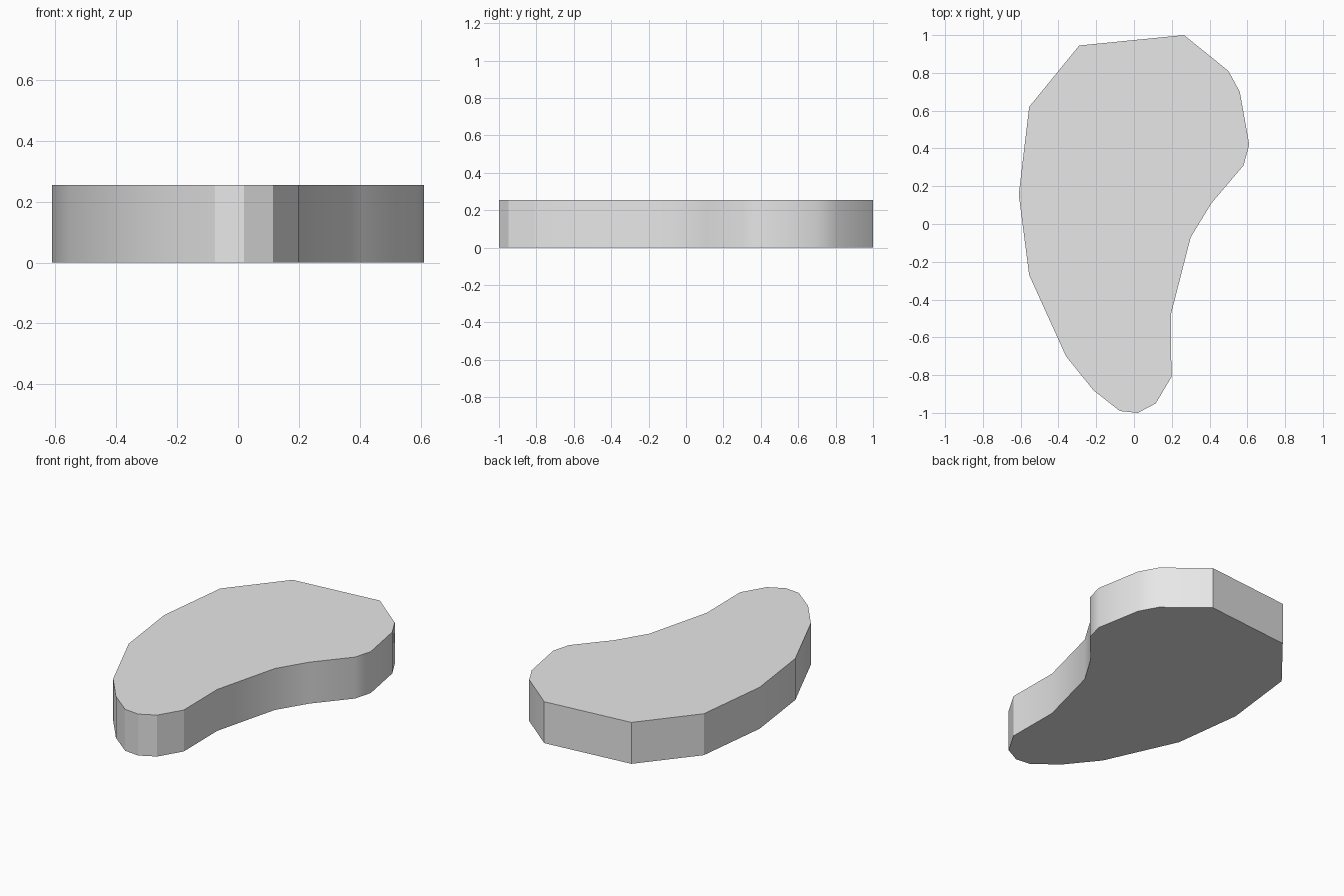
import bpy
import bmesh
import math

# Remove the default cube
cube = bpy.data.objects.get("Cube")
if cube:
    bpy.data.objects.remove(cube, do_unlink=True)

HEIGHT = 0.255

# Bean-shaped outline, counter-clockwise from the narrow front tip
outline = [
    (-0.075, -0.99), (0.02, -1.0), (0.115, -0.95), (0.198, -0.81),
    (0.195, -0.48), (0.30, -0.07), (0.41, 0.11), (0.58, 0.31),
    (0.61, 0.42), (0.56, 0.70), (0.50, 0.81), (0.265, 1.0),
    (-0.29, 0.945), (-0.555, 0.62), (-0.61, 0.155), (-0.555, -0.27),
    (-0.36, -0.70), (-0.215, -0.88),
]

# Plain grey material
grey = bpy.data.materials.new("light_grey")
grey.use_nodes = True
colour = (0.8, 0.8, 0.8, 1.0)
grey.diffuse_color = colour
grey.node_tree.nodes["Principled BSDF"].inputs["Base Color"].default_value = colour

# Slab: outline face extruded straight up
bm = bmesh.new()
base = bm.faces.new([bm.verts.new((x, y, 0)) for x, y in outline])
top = bmesh.ops.extrude_face_region(bm, geom=[base], use_keep_orig=True)
top_verts = [g for g in top["geom"] if isinstance(g, bmesh.types.BMVert)]
bmesh.ops.translate(bm, verts=top_verts, vec=(0, 0, HEIGHT))
bmesh.ops.recalc_face_normals(bm, faces=bm.faces)

mesh = bpy.data.meshes.new("curved_slab")
bm.to_mesh(mesh)
bm.free()
mesh.materials.append(grey)
slab = bpy.data.objects.new("curved_slab", mesh)
bpy.context.collection.objects.link(slab)

# Smooth the gentle side bends, keep the rims and tight corners crisp
bpy.ops.object.select_all(action="DESELECT")
slab.select_set(True)
bpy.context.view_layer.objects.active = slab
bpy.ops.object.shade_smooth_by_angle(angle=math.radians(30))
